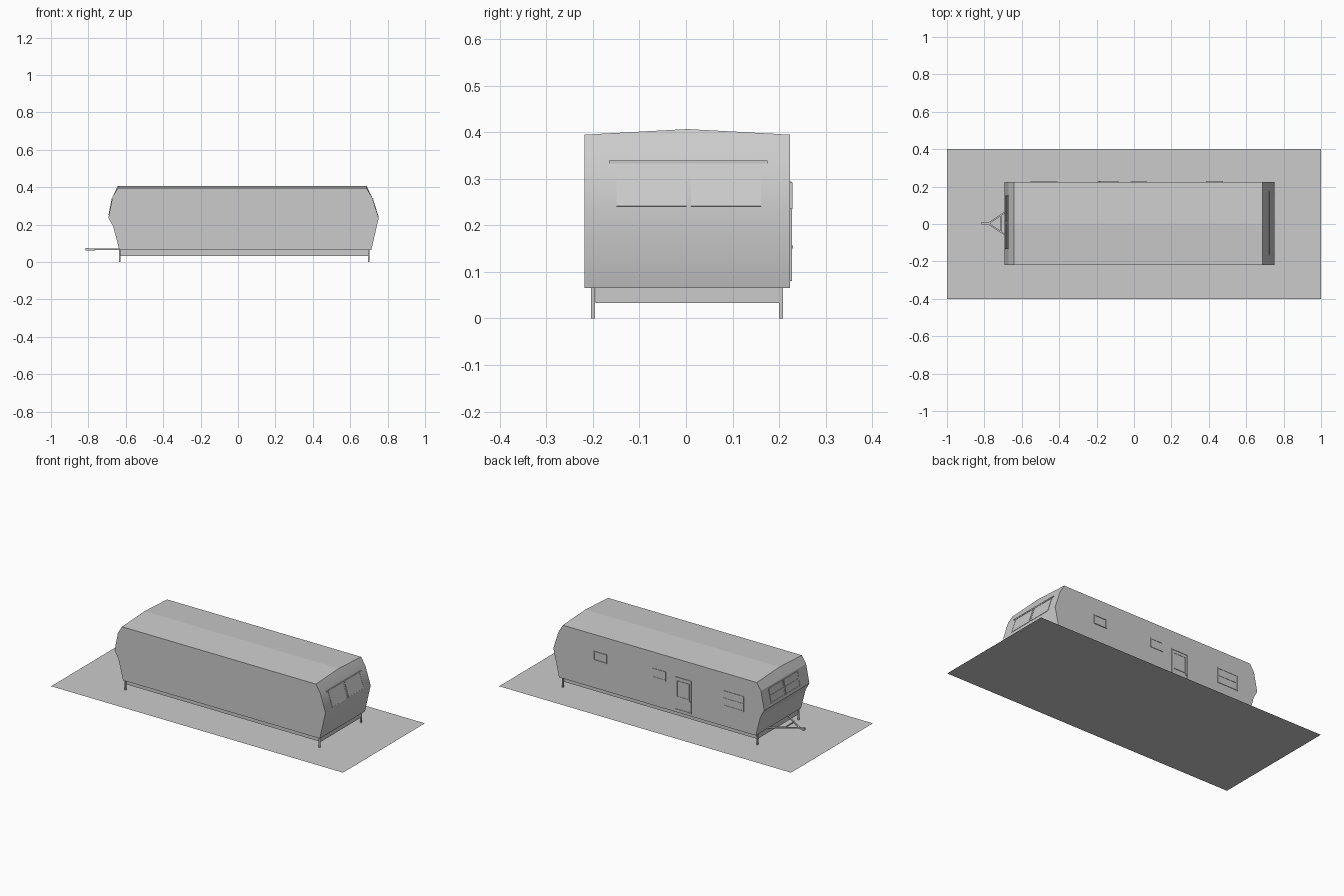
import bpy, bmesh
from mathutils import Vector, Matrix

if "Cube" in bpy.data.objects:
    bpy.data.objects.remove(bpy.data.objects["Cube"])


def finish(name, bm):
    mesh = bpy.data.meshes.new(name)
    bm.normal_update()
    bm.to_mesh(mesh)
    bm.free()
    ob = bpy.data.objects.new(name, mesh)
    bpy.context.collection.objects.link(ob)
    return ob


def add_box(bm, lo, hi, frame=Matrix()):
    lo, hi = Vector(lo), Vector(hi)
    size = Matrix.Diagonal((*(hi - lo), 1))
    bmesh.ops.create_cube(bm, size=1, matrix=frame @ Matrix.Translation((lo + hi) / 2) @ size)


def box(name, lo, hi):
    bm = bmesh.new()
    add_box(bm, lo, hi)
    return finish(name, bm)


def surface_frame(center, up, normal):
    u, n = Vector(up).normalized(), Vector(normal).normalized()
    m = Matrix((u.cross(n), u, n)).transposed().to_4x4()
    m.translation = center
    return m


def window(name, center, up, normal, w, h, t=0.006, depth=0.003, bars=()):
    """Thin pane with a raised frame; bars are heights of cross rails."""
    f = surface_frame(center, up, normal)
    bm = bmesh.new()
    x, y = w / 2, h / 2
    add_box(bm, (-x, -y, -0.002), (x, y, 0.001), f)
    for s in (-1, 1):
        a, b = sorted((s * x, s * (x - t)))
        add_box(bm, (a, -y, -0.002), (b, y, depth), f)
        a, b = sorted((s * y, s * (y - t)))
        add_box(bm, (-x + t, a, -0.002), (x - t, b, depth), f)
    for v in bars:
        add_box(bm, (-x + t, v - t / 2, -0.002), (x - t, v + t / 2, depth), f)
    return finish(name, bm)


def beam(name, a, b, w, h):
    a, b = Vector(a), Vector(b)
    d = b - a
    f = surface_frame((a + b) / 2, d, (0, 0, 1))
    bm = bmesh.new()
    add_box(bm, (-w / 2, -d.length / 2, -h / 2), (w / 2, d.length / 2, h / 2), f)
    return finish(name, bm)


# Ground slab: a single flat sheet
bm = bmesh.new()
bm.faces.new([bm.verts.new(p) for p in ((-1, -.4, 0), (1, -.4, 0), (1, .4, 0), (-1, .4, 0))])
finish("base_sheet", bm)

# Body shell: side profile swept across the width, with a low roof ridge
profile = [(-.635, .065), (.713, .065), (.752, .235), (.717, .345), (.687, .395),
           (-.642, .395), (-.67, .35), (-.693, .235), (-.667, .19)]
bm = bmesh.new()
rings = []
for y, rise in ((-.218, 0), (.003, .012), (.224, 0)):
    rings.append([bm.verts.new((x, y, z + (rise if z > .39 else 0))) for x, z in profile])
n = len(profile)
for r0, r1 in zip(rings, rings[1:]):
    for i in range(n):
        j = (i + 1) % n
        bm.faces.new((r0[i], r1[i], r1[j], r0[j]))
bm.faces.new(rings[0])
bm.faces.new(rings[-1][::-1])
bmesh.ops.recalc_face_normals(bm, faces=bm.faces)
bm.normal_update()
for face in bm.faces:
    face.smooth = face.normal.x > .5
finish("body_shell", bm)

# Chassis and corner legs
box("chassis", (-.63, -.195, .033), (.703, .2, .066))
for end, x in (("left", -.632), ("right", .7)):
    for side, y in (("front", -.2), ("back", .204)):
        box(f"{side}_{end}_leg", (x - .004, y - .004, 0), (x + .004, y + .004, .066))

# Tow hitch
for side, s in (("front", -1), ("back", 1)):
    beam(f"hitch_{side}_arm", (-.63, .003 + s * .1, .067), (-.775, .003 + s * .003, .067), .008, .008)
beam("hitch_crossbar", (-.71, -.04, .067), (-.71, .046, .067), .005, .007)
beam("hitch_tongue", (-.765, .003, .067), (-.815, .003, .067), .009, .009)
box("hitch_coupler", (-.815, -.004, .06), (-.803, .01, .076))

# End windows on the sloped upper panels
for i, s in enumerate((-1, 1), 1):
    window(f"right_end_window_{i}", (.7355, .006 + s * .08, .287), (-.035, 0, .11), (.11, 0, .035),
           .15, .097, t=.003, depth=.002)
    window(f"left_end_window_{i}", (-.681, .01 + s * .0735, .295), (.023, 0, .115), (-.115, 0, .023),
           .141, .092, bars=(0,))
box("right_end_window_trim", (.716, -.165, .333), (.724, .175, .34))

# Windows and door on the back wall
wall = ((0, 0, 1), (0, 1, 0))
window("back_small_window_1", (.43, .224, .264), *wall, .09, .057, depth=.005)
window("back_small_window_2", (.025, .224, .266), *wall, .09, .057)
window("back_large_window", (-.482, .224, .238), *wall, .145, .095, bars=(0,))
window("door", (-.138, .224, .182), *wall, .115, .204, depth=.004)
window("door_window", (-.138, .225, .212), *wall, .085, .1, t=.004)
box("door_handle", (-.187, .224, .15), (-.18, .23, .157))
